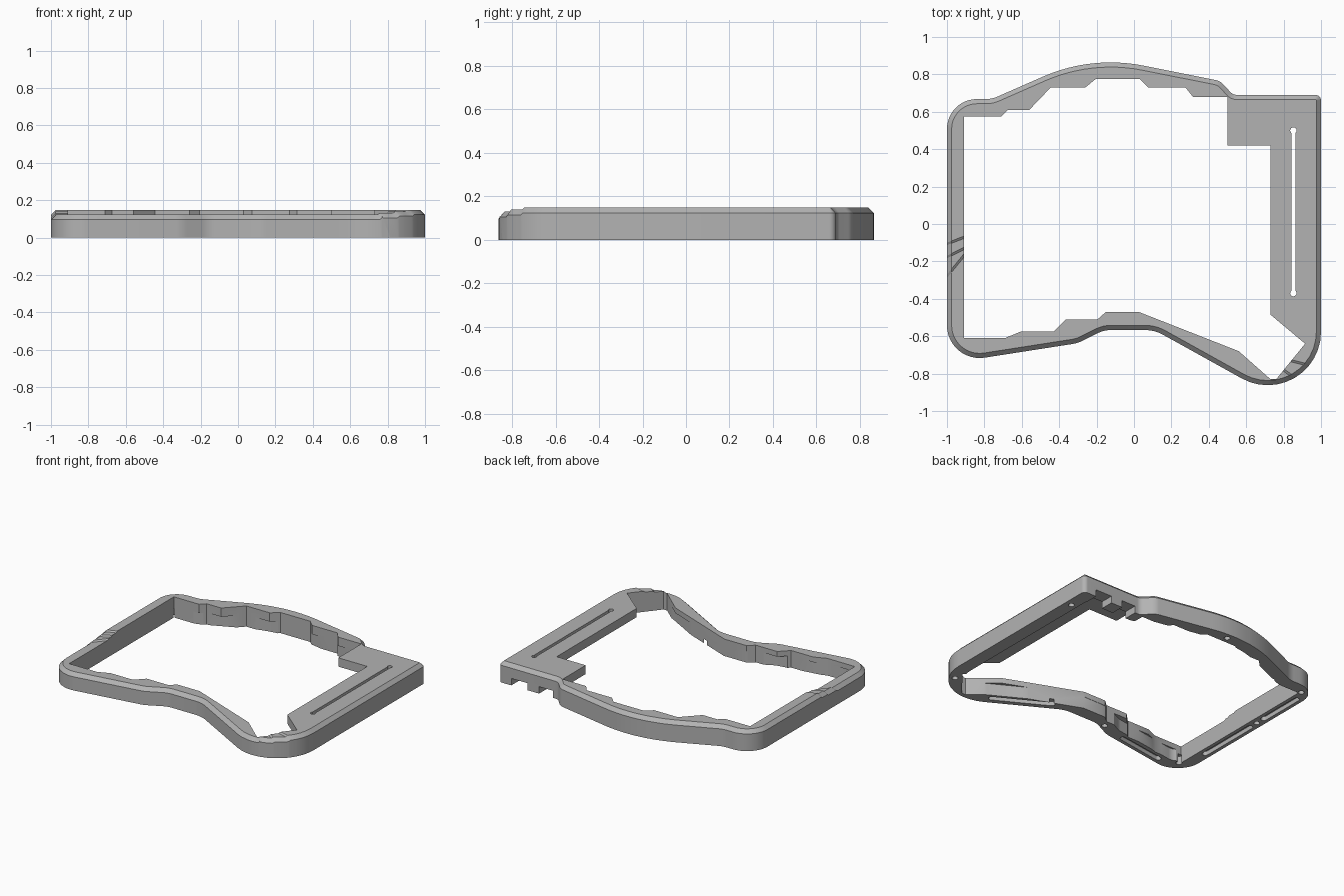
import bpy, bmesh, math
from mathutils import Vector

if "Cube" in bpy.data.objects:
    bpy.data.objects.remove(bpy.data.objects["Cube"], do_unlink=True)

TOP, CHAMFER, PLATE, STEP, BAND = 0.148, 0.025, 0.085, 0.0085, 0.012

# Outer outline: corner x, y and fillet radius, counter-clockwise
OUTLINE = [(-1, -.746, .175), (-.3, -.637, .2), (-.16, -.567, .15), (.11, -.567, .2),
           (1, -1.061, .285), (1, .69, .03), (.53, .69, .05), (.46, .765, .08),
           (-.227, .902, .9), (-.76, .668, .15), (-1, .668, .16)]

# Stepped opening
OPENING = [(-.91, -.61), (-.69, -.61), (-.605, -.575), (-.43, -.575), (-.365, -.51),
           (-.195, -.51), (-.15, -.47), (.025, -.47), (.56, -.68), (.73, -.83), (.76, -.83),
           (.915, -.64), (.73, -.485), (.73, .42), (.5, .42), (.5, .68), (.315, .68),
           (.275, .73), (.075, .73), (.03, .775), (-.205, .775), (-.26, .73), (-.445, .73),
           (-.56, .61), (-.675, .61), (-.71, .575), (-.91, .575)]


def outline(inset, segments=12):
    """Inset the corner polygon, then fillet each corner."""
    n = len(OUTLINE)
    raw = [Vector(c[:2]) for c in OUTLINE]
    turns, moved = [], []
    for i, p in enumerate(raw):
        a, b = (p - raw[i - 1]).normalized(), (raw[(i + 1) % n] - p).normalized()
        na, nb = Vector((-a.y, a.x)), Vector((-b.y, b.x))
        moved.append(p + (na + nb) * inset / (1 + na.dot(nb)))
        turns.append(a.x * b.y - a.y * b.x)
    points = []
    for i, p in enumerate(moved):
        a, b = (p - moved[i - 1]).normalized(), (moved[(i + 1) % n] - p).normalized()
        sign = 1 if turns[i] > 0 else -1
        r = max(.004, OUTLINE[i][2] - sign * inset)
        angle = a.angle(b)
        start = p - a * r * math.tan(angle / 2)
        side = Vector((-a.y, a.x)) * sign
        for k in range(segments + 1):
            t = angle * k / segments
            points.append(start + side * r * (1 - math.cos(t)) + a * r * math.sin(t))
    return points


def loft(name, rings):
    """Closed solid through rings given as (points, height)."""
    bm = bmesh.new()
    loops = [[bm.verts.new((p[0], p[1], z)) for p in pts] for pts, z in rings]
    bm.faces.new(loops[0][::-1])
    bm.faces.new(loops[-1])
    for low, high in zip(loops, loops[1:]):
        for i in range(len(low)):
            j = (i + 1) % len(low)
            bm.faces.new((low[i], low[j], high[j], high[i]))
    bmesh.ops.recalc_face_normals(bm, faces=bm.faces)
    mesh = bpy.data.meshes.new(name)
    bm.to_mesh(mesh)
    bm.free()
    obj = bpy.data.objects.new(name, mesh)
    bpy.context.collection.objects.link(obj)
    return obj


def capsule(p, q, r, steps=8):
    """Rounded slot outline from p to q."""
    p, q = Vector(p), Vector(q)
    d = (q - p).normalized() if p != q else Vector((1, 0))
    base = math.atan2(d.y, d.x)
    pts = []
    for centre, first in ((q, base - math.pi / 2), (p, base + math.pi / 2)):
        for k in range(steps + (p != q)):
            t = first + math.pi * k / steps
            pts.append(centre + Vector((math.cos(t), math.sin(t))) * r)
    return pts


def cut(target, pts, z0, z1):
    cutter = loft("cutter", [(pts, z0), (pts, z1)])
    cutter.hide_render = True
    mod = target.modifiers.new("cut", 'BOOLEAN')
    mod.operation, mod.solver, mod.object = 'DIFFERENCE', 'EXACT', cutter
    bpy.context.view_layer.objects.active = target
    bpy.ops.object.modifier_apply(modifier=mod.name)
    bpy.data.objects.remove(cutter, do_unlink=True)


# Chamfered body, underside recess and opening
frame = loft("case_frame", [(outline(0), 0), (outline(0), TOP - CHAMFER),
                            (outline(CHAMFER), TOP)])
cut(frame, outline(.095), -.1, PLATE)
cut(frame, OPENING, -.2, .3)

# Long slot with round ends in the wide side plate
cut(frame, capsule((.852, -.37), (.852, .5), .011), -.2, .3)
for y in (-.37, .5):
    cut(frame, capsule((.852, y), (.852, y), .017), -.21, .31)

# Connector notches through the back wall
for x0, x1 in ((.57, .68), (.77, .9)):
    cut(frame, [(x0, .55), (x1, .55), (x1, .8), (x0, .8)], -.1, .05)

# Screw holes and foot pockets underneath
for p in ((.92, -.71), (-.22, -.56), (-.9, -.62), (-.955, .1), (-.92, .59),
          (-.1, .82), (.95, .5)):
    cut(frame, capsule(p, p, .02), -.1, .06)
for p, q in (((.57, -.76), (.22, -.565)), ((-.42, -.61), (-.76, -.662)),
             ((-.955, -.42), (-.955, .03)), ((-.955, .17), (-.955, .5))):
    cut(frame, capsule(p, q, .02), -.1, .03)

# Slanted steps that lower the front rim
LEFT = [((-1, -.1), (-.91, -.065)), ((-1, -.17), (-.91, -.125)), ((-1, -.27), (-.91, -.16))]
RIGHT = [((.84, -.725), (.92, -.745)), ((.796, -.77), (.85, -.81)), ((.75, -.82), (.78, -.87))]


def line_normal(p, q):
    d = (Vector(q) - Vector(p)).normalized()
    return Vector((d.y, -d.x))


def drop(co):
    if co.x < -.88:
        lines = LEFT
    elif co.x > .7:
        if co.y > -.6:
            return 0
        lines = RIGHT
    else:
        return 3 * STEP if co.y < -.3 else 0
    total = 0
    for p, q in lines:
        dist = (co.xy - Vector(p)).dot(line_normal(p, q))
        total += STEP * min(1, max(0, dist / BAND))
    return total


bm = bmesh.new()
bm.from_mesh(frame.data)
bmesh.ops.triangulate(bm, faces=bm.faces)
for p, q in LEFT + RIGHT:
    n = line_normal(p, q)
    for shift in (0, BAND):
        c = Vector(p) + n * shift
        bmesh.ops.bisect_plane(bm, geom=bm.verts[:] + bm.edges[:] + bm.faces[:], dist=1e-5,
                               plane_co=(c.x, c.y, 0), plane_no=(n.x, n.y, 0))
for v in bm.verts:
    if v.co.z > TOP - CHAMFER - .001:
        v.co.z -= drop(v.co)
bmesh.ops.triangulate(bm, faces=bm.faces)
bm.to_mesh(frame.data)
bm.free()

# Single grey finish
grey = bpy.data.materials.new("matte_grey")
grey.use_nodes = True
colour = (.45, .45, .45, 1)
grey.diffuse_color = colour
grey.node_tree.nodes["Principled BSDF"].inputs["Base Color"].default_value = colour
frame.data.materials.clear()
frame.data.materials.append(grey)
for poly in frame.data.polygons:
    poly.material_index = 0

bpy.ops.object.select_all(action='DESELECT')
frame.select_set(True)
bpy.context.view_layer.objects.active = frame
bpy.ops.object.shade_smooth_by_angle(angle=math.radians(25))
